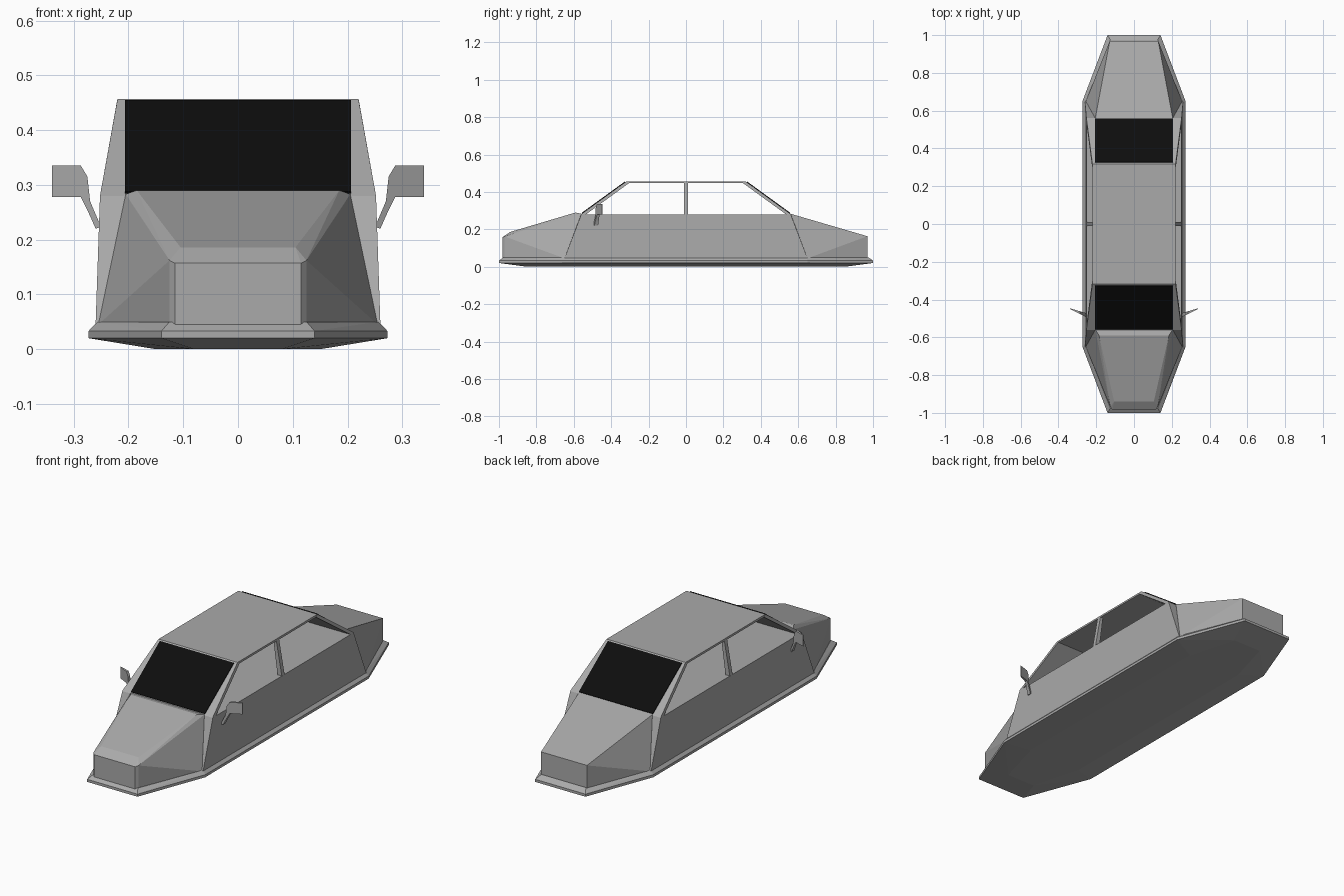
import bpy, bmesh, math

if "Cube" in bpy.data.objects:
    bpy.data.objects.remove(bpy.data.objects["Cube"])


def material(name, v):
    m = bpy.data.materials.new(name)
    m.diffuse_color = (v, v, v, 1)
    m.use_nodes = True
    m.node_tree.nodes["Principled BSDF"].inputs["Base Color"].default_value = m.diffuse_color
    return m


GREY = material("body grey", 0.40)
BLACK = material("window black", 0.004)


def finish(name, bm, mat):
    bmesh.ops.recalc_face_normals(bm, faces=bm.faces)
    me = bpy.data.meshes.new(name)
    bm.to_mesh(me)
    bm.free()
    me.materials.append(mat)
    ob = bpy.data.objects.new(name, me)
    bpy.context.collection.objects.link(ob)
    return ob


def hull(name, pts, mat=GREY, mirror_x=True, mirror_y=False):
    """Convex solid around points, mirrored across x (and y)."""
    if mirror_x:
        pts = pts + [(-x, y, z) for x, y, z in pts]
    if mirror_y:
        pts = pts + [(x, -y, z) for x, y, z in pts]
    bm = bmesh.new()
    vs = [bm.verts.new(p) for p in pts]
    bmesh.ops.convex_hull(bm, input=vs)
    bmesh.ops.delete(bm, geom=[v for v in bm.verts if not v.link_faces], context='VERTS')
    bmesh.ops.dissolve_limit(bm, angle_limit=math.radians(0.5), verts=bm.verts, edges=bm.edges)
    return finish(name, bm, mat)


# Skirt: eight-sided base with a shallow keel and a sloped top edge
hull("skirt", [(0.08, 0.85, 0), (0.15, 0.60, 0),
               (0.14, 1.0, 0.02), (0.273, 0.65, 0.02),
               (0.14, 1.0, 0.033), (0.273, 0.65, 0.033),
               (0.125, 0.975, 0.05), (0.257, 0.645, 0.05)], mirror_y=True)

# Middle body with a flat deck at the window line
hull("middle_body", [(0.26, 0.65, 0.045), (0.252, 0.56, 0.28)], mirror_y=True)

# Front bonnet with a raised panel and a chamfered nose
hull("bonnet", [(0.125, -0.97, 0.045), (0.255, -0.65, 0.045),
                (0.115, -0.982, 0.045), (0.115, -0.982, 0.157),
                (0.125, -0.97, 0.162), (0.105, -0.94, 0.186),
                (0.185, -0.59, 0.29), (0.205, -0.56, 0.283),
                (0.205, -0.55, 0.045)])

# Plain rear boot
hull("boot", [(0.128, 0.97, 0.045), (0.128, 0.97, 0.163),
              (0.255, 0.65, 0.045), (0.205, 0.56, 0.283),
              (0.205, 0.55, 0.045)])

# Roof slab
hull("roof", [(0.22, 0.318, 0.457), (0.221, 0.33, 0.447)], mirror_y=True)

# Sloping window frames and their dark panes
for s, end in ((-1, "front"), (1, "rear")):
    hull(end + "_window_frame", [(0.252, s * 0.562, 0.28), (0.252, s * 0.535, 0.28),
                                 (0.22, s * 0.318, 0.457), (0.222, s * 0.305, 0.447)])
    hull(end + "_window", [(0.206, s * (y + o * 0.6), z + o * 0.8)
                           for y, z in ((0.556, 0.2844), (0.325, 0.452))
                           for o in (0, 0.004)], BLACK)

for s, side in ((-1, "left"), (1, "right")):
    # Centre pillar
    hull(side + "_pillar", [(s * x, y, z)
                            for y in (-0.011, 0.011)
                            for x, z in ((0.228, 0.278), (0.252, 0.278),
                                         (0.205, 0.45), (0.221, 0.45))], mirror_x=False)
    # Door mirror: swept flat outline on a curved stalk
    outline = [(0.250, 0.223), (0.260, 0.220), (0.270, 0.243), (0.287, 0.278),
               (0.340, 0.278), (0.340, 0.335), (0.287, 0.335), (0.275, 0.315),
               (0.270, 0.270)]
    bm = bmesh.new()
    f = bm.faces.new([bm.verts.new((s * x, -0.495 + (x - 0.25) * 0.5, z)) for x, z in outline])
    ext = bmesh.ops.extrude_face_region(bm, geom=[f])
    for v in ext["geom"]:
        if isinstance(v, bmesh.types.BMVert):
            # the housing thins towards its outer tip
            v.co.y += 0.022 - (abs(v.co.x) - 0.25) * 0.2
    finish(side + "_mirror", bm, GREY)
